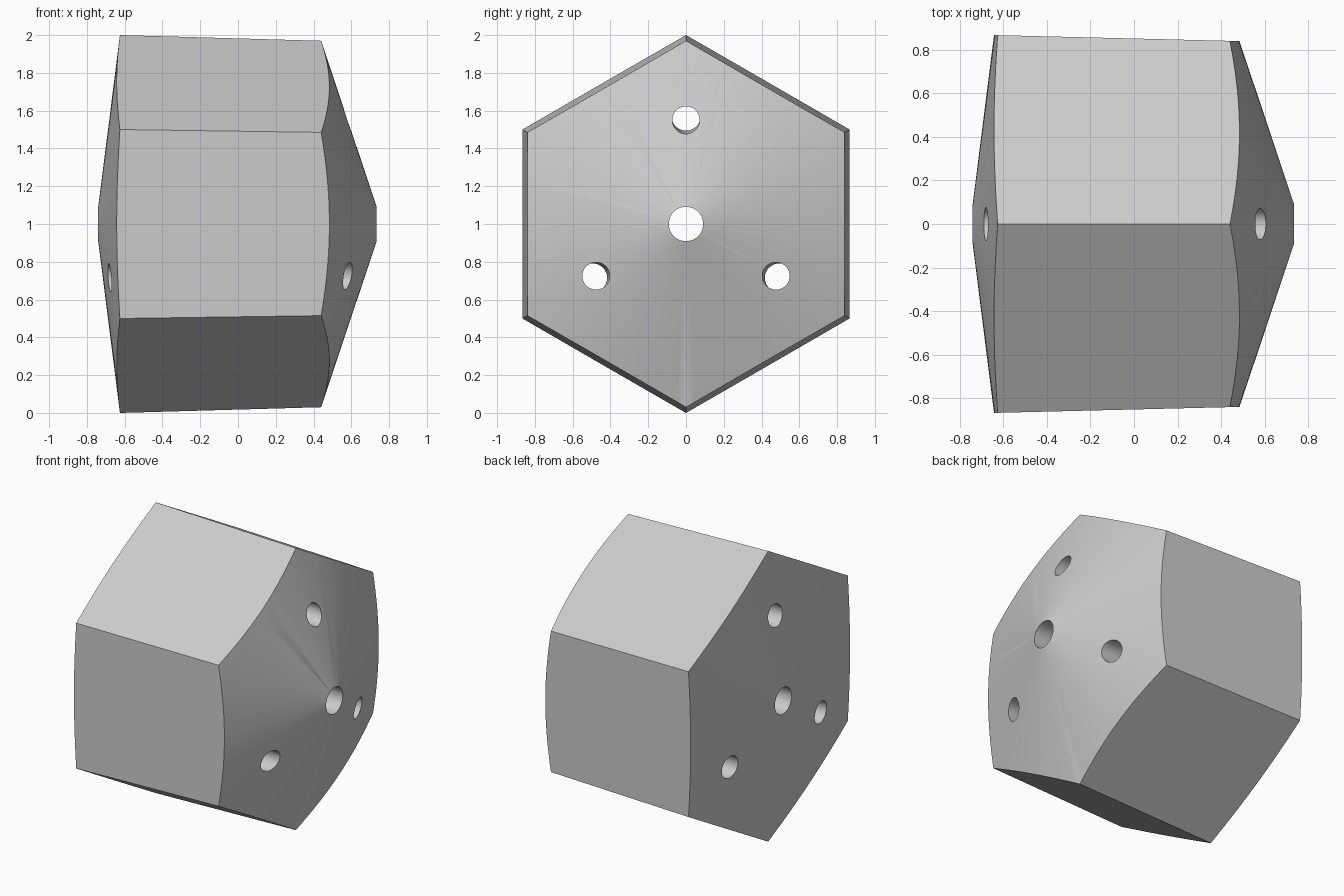
import bpy, bmesh
from math import sin, cos, pi, radians

cube = bpy.data.objects.get("Cube")
if cube:
    bpy.data.objects.remove(cube, do_unlink=True)

AXIS_Z = 1.0

grey = bpy.data.materials.new("plain grey")
grey.use_nodes = True
colour = (0.6, 0.6, 0.6, 1)
grey.diffuse_color = colour
shader = next(n for n in grey.node_tree.nodes if n.type == "BSDF_PRINCIPLED")
shader.inputs["Base Color"].default_value = colour


def loft(name, profile, sides, angle=0.0):
    """Solid along x from (x, radius, distance off axis) rings, first corner up."""
    bm = bmesh.new()
    rings = []
    for x, r, off in profile:
        cy, cz = off * sin(angle), AXIS_Z + off * cos(angle)
        rings.append([bm.verts.new((x, cy + r * sin(2 * pi * i / sides),
                                    cz + r * cos(2 * pi * i / sides)))
                      for i in range(sides)])
    for a, b in zip(rings, rings[1:]):
        for i in range(sides):
            j = (i + 1) % sides
            bm.faces.new((a[i], a[j], b[j], b[i]))
    bm.faces.new(rings[0])
    bm.faces.new(rings[-1])
    bmesh.ops.recalc_face_normals(bm, faces=bm.faces)
    mesh = bpy.data.meshes.new(name)
    bm.to_mesh(mesh)
    bm.free()
    mesh.materials.append(grey)
    obj = bpy.data.objects.new(name, mesh)
    bpy.context.collection.objects.link(obj)
    return obj


def cut(obj, tool, operation):
    """Apply an exact boolean and discard the tool."""
    tool.hide_render = True
    mod = obj.modifiers.new("cut", "BOOLEAN")
    mod.operation, mod.object, mod.solver = operation, tool, "EXACT"
    bpy.context.view_layer.objects.active = obj
    bpy.ops.object.modifier_apply(modifier=mod.name)
    bpy.data.objects.remove(tool, do_unlink=True)


# Slightly tapered hexagonal body
body = loft("hexagonal_body", [(-0.9, 1.008, 0), (0.9, 0.957, 0)], 6)

# Conical ends: shallow on the left of the axis, steeper on the right
cones = loft("cone_envelope", [(-0.749, 0.02, 0), (-0.6, 1.2, 0),
                               (0.363, 1.2, 0), (0.758, 0.02, 0)], 120)
cut(body, cones, "INTERSECT")

# Central bore and three outer bores that follow the taper
cut(body, loft("central_bore", [(-1, 0.091, 0), (1, 0.091, 0)], 48), "DIFFERENCE")
for k in range(3):
    bore = loft("outer_bore", [(-1, 0.077, 0.575), (1, 0.071, 0.543)],
                48, radians(120 * k))
    cut(body, bore, "DIFFERENCE")

# Smooth cones and bores, crisp edges
bpy.ops.object.select_all(action="DESELECT")
body.select_set(True)
bpy.context.view_layer.objects.active = body
bpy.ops.object.shade_smooth_by_angle(angle=radians(30))
